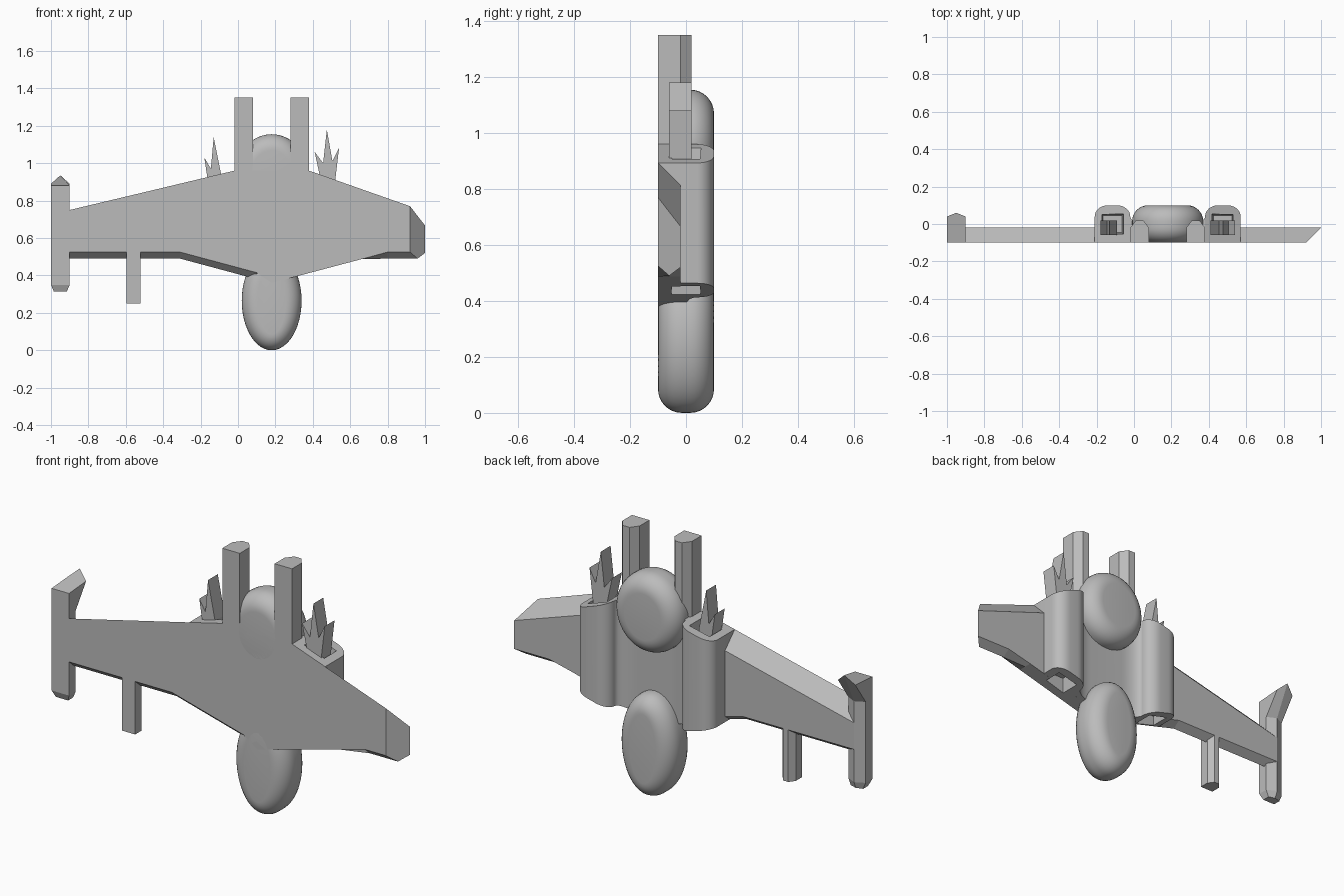
import bpy, bmesh
from math import sin, cos, pi

cube = bpy.data.objects.get("Cube")
if cube:
    bpy.data.objects.remove(cube, do_unlink=True)

grey = bpy.data.materials.new("plain_grey")
grey.use_nodes = True
COL = (0.5, 0.5, 0.5, 1)
grey.diffuse_color = COL
grey.node_tree.nodes["Principled BSDF"].inputs["Base Color"].default_value = COL

MID = 0.18  # centre line of the hull


def loft(name, rings, smooth=False):
    """Skin a stack of equal-length rings and cap both ends."""
    bm = bmesh.new()
    vs = [[bm.verts.new(p) for p in ring] for ring in rings]
    n = len(vs[0])
    for a, b in zip(vs, vs[1:]):
        for i in range(n):
            j = (i + 1) % n
            bm.faces.new((a[i], a[j], b[j], b[i]))
    bm.faces.new(vs[0][::-1])
    bm.faces.new(vs[-1])
    bmesh.ops.remove_doubles(bm, verts=bm.verts, dist=0.0005)
    bmesh.ops.recalc_face_normals(bm, faces=bm.faces)
    me = bpy.data.meshes.new(name)
    bm.to_mesh(me)
    bm.free()
    me.materials.append(grey)
    ob = bpy.data.objects.new(name, me)
    bpy.context.collection.objects.link(ob)
    if smooth:
        bpy.ops.object.select_all(action='DESELECT')
        ob.select_set(True)
        bpy.context.view_layer.objects.active = ob
        bpy.ops.object.shade_smooth_by_angle(angle=0.6)
    return ob


def top(x):
    return 0.96 - 0.352 * max(0, x - 0.38) - 0.24 * max(0, -0.02 - x)


def bottom(x):
    return 0.36 + 0.265 * abs(x - MID)


def hull_prism(name, section):
    """Upright prism whose ends follow the hull outline."""
    return loft(name, [[(x, y, bottom(x)) for x, y in section],
                       [(x, y, top(x)) for x, y in section]], True)


def post_section(x0, x1, y_side, y_back):
    """Flat front and sides, chamfered back."""
    c = (x1 - x0) * 0.3
    return [(x0, -0.1), (x1, -0.1), (x1, y_side), (x1 - c, y_back),
            (x0 + c, y_back), (x0, y_side)]


def post(name, x0, x1, z0, z1, y_side, y_back):
    sec = post_section(x0, x1, y_side, y_back)
    return loft(name, [[(x, y, z) for x, y in sec] for z in (z0, z1)])


# Wing slab: front outline, bottom ridge and narrower back outline
def wing_ring(y, lip, tip_x, tip_z, drop):
    pts = [(-0.95, lip), (-0.31, lip), (0.1, lip - 0.11), (MID, 0.36), (0.66, 0.487),
           (0.8, lip), (tip_x, lip), (tip_x, tip_z), (0.57, top(0.57) - drop),
           (0.57, top(0.57)), (0.38, 0.96), (-0.02, 0.96), (-0.21, top(-0.21)),
           (-0.21, top(-0.21) - drop), (-0.95, 0.738 - drop)]
    return [(x, y, z) for x, z in pts]


wing = loft("wing", [wing_ring(-0.1, 0.525, 0.92, 0.77, 0),
                     wing_ring(-0.06, 0.49, 0.96, 0.718, 0.04),
                     wing_ring(-0.02, 0.52, 1.0, 0.667, 0.08)])

# Rounded engine housings and the recessed spine between them
cutters, housings = [], []
for side, s in (("right", -1), ("left", 1)):
    cx = MID + s * 0.295
    sec = [(cx - 0.095, -0.06), (cx + 0.095, -0.06)]
    for corner in (1, -1):
        for i in range(9):
            a = pi / 2 * (i / 8 if corner > 0 else 1 + i / 8)
            sec.append((cx + corner * 0.025 + 0.07 * cos(a), 0.04 + 0.06 * sin(a)))
    housings.append(hull_prism(side + "_engine_housing", sec))
    spine = [(MID, -0.06), (MID, 0.0)]
    spine += [(MID + s * (0.1 + 0.1 * sin(a)), 0.04 - 0.04 * cos(a))
              for a in [pi / 16 * i for i in range(9)]] + [(MID + s * 0.2, -0.06)]
    hull_prism(side + "_spine", spine)
    # Tapered pockets in both ends of the housing
    for z_in, z_out in ((0.84, 1.1), (0.5, 0.3)):
        rings = []
        for z, w, d in ((z_in, 0.05, 0.045), (z_out, 0.07, 0.065)):
            rings.append([(cx + w * i, d * j, z)
                          for i, j in ((-1, -1), (1, -1), (1, 1), (-1, 1))])
        cutters.append(loft("pocket_cutter", rings))

for ob in housings + [wing]:
    bpy.context.view_layer.objects.active = ob
    for c in cutters:
        m = ob.modifiers.new("pocket", 'BOOLEAN')
        m.operation, m.solver, m.object = 'DIFFERENCE', 'EXACT', c
        bpy.ops.object.modifier_apply(modifier=m.name)
for c in cutters:
    bpy.data.objects.remove(c, do_unlink=True)


# Pill-shaped pods: ellipses with rounded rims
def pod(name, cz, a, b, r=0.085, n=48):
    rings = []
    for s in (-1, 1):
        for i in range(9):
            t = pi / 2 * (i / 8 if s > 0 else 1 - i / 8)
            d, y = r * (1 - cos(t)), s * (0.1 - r + r * sin(t))
            rings.append([(MID + (a - d) * cos(2 * pi * k / n), y,
                           cz + (b - d) * sin(2 * pi * k / n)) for k in range(n)])
    return loft(name, rings, True)


pod("upper_pod", 0.95, 0.19, 0.205)
pod("lower_pod", 0.265, 0.16, 0.265)

# Twin upright prongs and the hanging strut
post("right_prong", -0.02, 0.08, 0.88, 1.35, -0.02, 0.02)
post("left_prong", 0.28, 0.38, 0.88, 1.35, -0.02, 0.02)
post("wing_strut", -0.595, -0.52, 0.25, 0.54, -0.05, -0.02)

# Wing-end fin with a hooked top
def fin_ring(z, inset=0.0):
    return [(-1 + inset, -0.1 + inset, z), (-0.9 - inset, -0.1 + inset, z),
            (-0.9 - inset, -0.045, z), (-0.95, -0.02 - inset, z), (-1 + inset, -0.045, z)]


hook = [(-1, -0.1, 0.88), (-0.9, -0.1, 0.88), (-0.9, 0.04, 0.89),
        (-0.95, 0.06, 0.935), (-1, 0.04, 0.89)]
loft("wing_fin", [fin_ring(0.315, 0.015), fin_ring(0.35), fin_ring(0.77), hook])


# Jagged flame shards standing in the pockets
def shards(name, pts):
    loft(name, [[(x, y, z) for x, z in pts] for y in (-0.06, 0.02)])


shards("right_flame", [(-0.16, 0.84), (-0.165, 0.93), (-0.18, 1.03), (-0.145, 0.97),
                       (-0.13, 1.14), (-0.09, 0.94), (-0.09, 0.84)])
shards("left_flame", [(0.44, 0.84), (0.44, 0.92), (0.41, 1.06), (0.455, 1.0), (0.475, 1.18),
                      (0.505, 1.01), (0.54, 1.08), (0.52, 0.91), (0.52, 0.84)])
